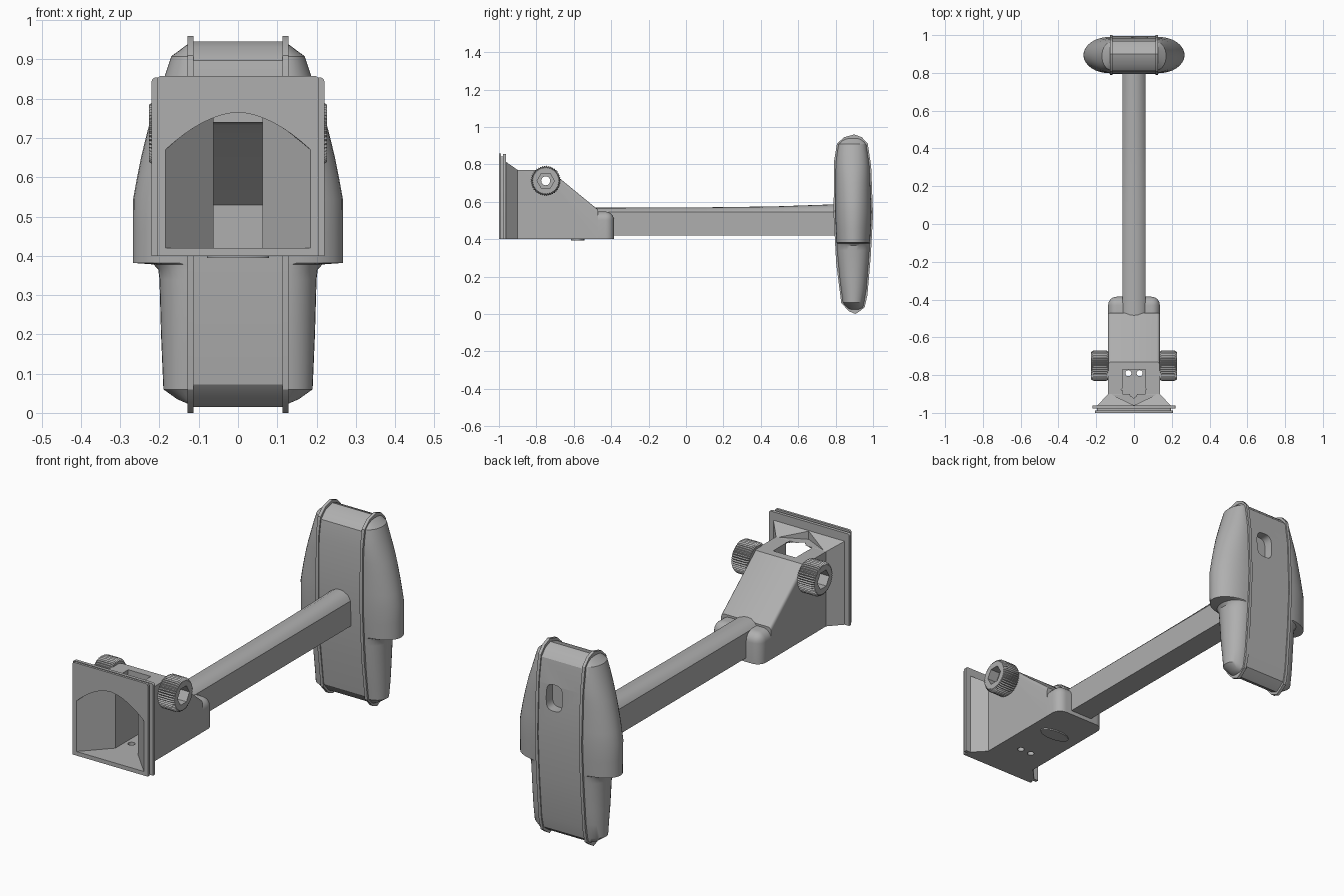
import bpy, bmesh, math

if "Cube" in bpy.data.objects:
    bpy.data.objects.remove(bpy.data.objects["Cube"])

grey = bpy.data.materials.new("plain_grey")
grey.diffuse_color = (0.43, 0.43, 0.43, 1)
grey.use_nodes = True
grey.node_tree.nodes["Principled BSDF"].inputs["Base Color"].default_value = grey.diffuse_color


def finish(name, bm):
    bmesh.ops.recalc_face_normals(bm, faces=bm.faces[:])
    me = bpy.data.meshes.new(name)
    bm.to_mesh(me)
    bm.free()
    ob = bpy.data.objects.new(name, me)
    bpy.context.collection.objects.link(ob)
    me.materials.append(grey)
    return ob


def loft(name, rings):
    """Skin a list of equal-length 3D rings and cap both ends."""
    bm = bmesh.new()
    vs = [[bm.verts.new(p) for p in r] for r in rings]
    n = len(rings[0])
    for a, b in zip(vs, vs[1:]):
        for i in range(n):
            j = (i + 1) % n
            bm.faces.new((a[i], a[j], b[j], b[i]))
    bm.faces.new(vs[0])
    bm.faces.new(vs[-1])
    return finish(name, bm)


def prism_x(name, pts, a, b):
    return loft(name, [[(x, y, z) for y, z in pts] for x in (a, b)])


def prism_z(name, pts, a, b):
    return loft(name, [[(x, y, z) for x, y in pts] for z in (a, b)])


def box(name, hx, y0, y1, z0, z1):
    return prism_x(name, [(y0, z0), (y1, z0), (y1, z1), (y0, z1)], -hx, hx)


def circle(cx, cy, r, n):
    return [(cx + r * math.cos(2 * math.pi * i / n), cy + r * math.sin(2 * math.pi * i / n)) for i in range(n)]


def cut(ob, *cutters):
    for c in cutters:
        m = ob.modifiers.new("cut", 'BOOLEAN')
        m.operation, m.solver, m.object = 'DIFFERENCE', 'EXACT', c
        bpy.context.view_layer.objects.active = ob
        bpy.ops.object.modifier_apply(modifier=m.name)


def bevel_edges(ob, test, width, seg):
    bm = bmesh.new()
    bm.from_mesh(ob.data)
    es = [e for e in bm.edges if test(e.verts[0].co, e.verts[1].co)]
    bmesh.ops.bevel(bm, geom=es, offset=width, segments=seg, profile=0.5, affect='EDGES')
    bm.to_mesh(ob.data)
    bm.free()


def interp(table, z):
    for (z0, y0), (z1, y1) in zip(table, table[1:]):
        if z <= z1:
            return y0 + (y1 - y0) * (z - z0) / (z1 - z0)
    return table[-1][1]


# ---- tall head: side outline as front and back curves (z, y)
FRONT = [(0, .905), (.015, .87), (.06, .83), (.27, .803), (.53, .789), (.82, .792), (.91, .807), (.945, .845), (.96, .9)]
BACK = [(0, .905), (.012, .925), (.035, .955), (.1, .97), (.31, .988), (.53, 1.0), (.79, .99), (.91, .972), (.945, .94), (.96, .9)]
outline = [(y, z) for z, y in FRONT] + [(y, z) for z, y in BACK[-2:0:-1]]
inset = [(.893 + (y - .893) * .95, .48 + (z - .48) * .97) for y, z in outline]

band = prism_x("head_center_band", inset, -.12, .12)
slot = loft("slot_cutter", [
    [(.03 + .044 * math.copysign(abs(math.cos(t)) ** .6, math.cos(t)), y,
      .72 + .064 * math.copysign(abs(math.sin(t)) ** .6, math.sin(t)))
     for t in [2 * math.pi * i / 24 for i in range(24)]] for y in (.94, 1.05)])
cut(band, slot)

# rounded side pods with the step half way up (z, half width)
POD = [(.022, .125), (.035, .155), (.06, .19), (.13, .193), (.2, .196), (.34, .2), (.365, .203), (.378, .215),
       (.382, .268), (.46, .268), (.545, .267), (.6, .257), (.65, .247), (.7, .235), (.75, .222), (.8, .205),
       (.86, .186), (.908, .17), (.93, .14), (.944, .122)]
for s, side in ((-1, "left"), (1, "right")):
    rings = []
    for z, w in POD:
        f, b = interp(FRONT, z) + .008, interp(BACK, z) - .008
        mid, ry = (f + b) / 2, (b - f) / 2
        ring = []
        for i in range(17):
            t = -math.pi / 2 + math.pi * i / 16
            ring.append((s * (.115 + (w - .115) * abs(math.cos(t)) ** .9), mid + ry * math.sin(t), z))
        rings.append(ring)
    loft("head_pod_" + side, rings)
    prism_x("head_rib_" + side, outline, s * .113, s * .128)

# ---- long arm with a softly peaked top
arm_rings = []
for y, peak in ((-.5, .568), (.1, .57), (.47, .575), (.82, .587)):
    k = peak - .545
    arm_rings.append([(-.06, y, .42), (.06, y, .42), (.06, y, .545), (.045, y, .545 + k * .6), (.02, y, .545 + k * .93),
                      (0, y, peak), (-.02, y, .545 + k * .93), (-.045, y, .545 + k * .6), (-.06, y, .545)])
loft("arm", arm_rings)

# ---- cutters for the hollow bracket
arch = [(-.185, .42), (.185, .42)] + [(x, .765 - .095 * abs(x / .185) ** 1.8)
                                     for x in [.185 - .37 * i / 16 for i in range(17)]]
inner = [(x * .062 / .185, .42 if i < 2 else .775) for i, (x, z) in enumerate(arch)]
cavity = loft("cavity_cutter", [[(x, -1.02, z) for x, z in arch], [(x, -1.0, z) for x, z in arch],
                                [(x, -.87, z) for x, z in inner]])
channel = prism_x("channel_cutter", [(-.9, .42), (-.5, .42), (-.5, .53), (-.70, .71), (-.73, .735), (-.77, .74),
                                     (-.77, .9), (-.9, .9)], -.062, .062)
notch = prism_z("notch_cutter", [(-.136, -.895), (.136, -.895), (0, -.96)], .771, .9)
bolt = prism_x("bolt_cutter", circle(-.75, .712, .024, 24), -.4, .4)
holes = [prism_z("screw_cutter", circle(x, -.79, .016, 20), .38, .43) for x in (-.03, .03)]

# ---- bracket body, nose, flare and mounting plates
body = prism_x("bracket_body", [(-.9, .40), (-.47, .40), (-.47, .557), (-.73, .77), (-.9, .77)], -.137, .137)
bevel_edges(body, lambda a, b: abs(a.x - b.x) < .001 and abs(a.y - b.y) > .2 and min(a.z, b.z) > .5, .015, 3)
cut(body, cavity, channel, bolt, *holes)

nose = box("bracket_nose", .137, -.49, -.385, .40, .547)
bevel_edges(nose, lambda a, b: min(a.y, b.y) > -.4 and max(a.z, b.z) > .5
            or (min(a.z, b.z) > .5 and abs(a.x - b.x) < .001), .045, 6)

flare = loft("bracket_flare", [[(-h, y, .40), (h, y, .40), (h, y, t), (-h, y, t)]
                               for h, y, t in ((.137, -.9, .77), (.198, -.965, .815))])
cut(flare, cavity, channel, notch)

for name, hx, y0, y1, top in (("front_plate", .206, -1.0, -.988, .858), ("plate_core", .196, -.99, -.962, .842),
                              ("back_plate", .22, -.978, -.962, .854)):
    plate = box(name, hx, y0, y1, .40, top)
    bevel_edges(plate, lambda a, b: abs(a.y - b.y) > .005 and min(a.z, b.z) > .8, .01, 3)
    cut(plate, cavity)

# thin oval pad under the bracket
prism_z("bottom_pad", [(x * 2.2, -.58 + y) for x, y in circle(0, 0, .036, 32)], .394, .402)

# ---- knurled knobs with hex sockets
N = 88
for s, side in ((-1, "left"), (1, "right")):
    rings = []
    for x, k in ((.134, .9), (.146, 1), (.214, 1), (.227, .9)):
        ring = []
        for i in range(N):
            r = k * (.081 if i % 2 else .075)
            t = 2 * math.pi * i / N
            ring.append((s * x, -.75 + r * math.cos(t), .712 + r * math.sin(t)))
        rings.append(ring)
    knob = loft("knob_" + side, rings)
    hexagon = prism_x("hex_cutter", circle(-.75, .712, .046, 6), s * .175, s * .3)
    cut(knob, hexagon, bolt)

# remove cutters, then shade
for ob in [o for o in bpy.data.objects if "_cutter" in o.name]:
    bpy.data.objects.remove(ob, do_unlink=True)
for ob in bpy.data.objects:
    bpy.ops.object.select_all(action='DESELECT')
    ob.select_set(True)
    bpy.context.view_layer.objects.active = ob
    bpy.ops.object.shade_smooth_by_angle(angle=math.radians(32))
